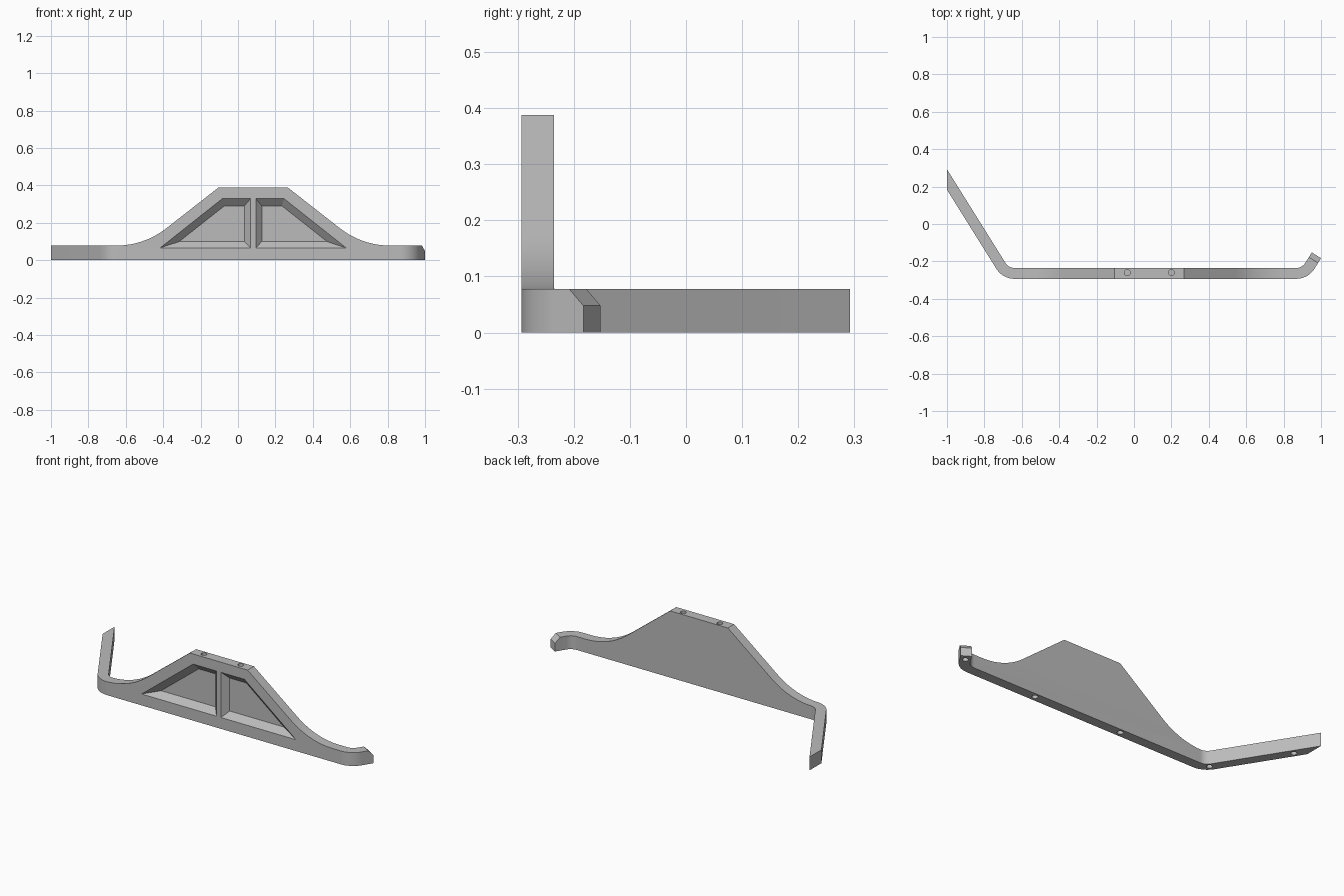
import bpy, bmesh
from math import sin, cos, tan, radians, pi
from mathutils import Vector

if "Cube" in bpy.data.objects:
    bpy.data.objects.remove(bpy.data.objects["Cube"])

FRONT, THICK, HEIGHT, BASE = -0.293, 0.058, 0.388, 0.078
BACK = FRONT + THICK
TURN = radians(58)          # bend of both end arms
R_OUT = 0.115               # outer bend radius
R_IN = R_OUT - THICK
MID = 0.081                 # centre line of the raised panel

grey = bpy.data.materials.new("mid grey")
grey.use_nodes = True
grey.diffuse_color = (0.5, 0.5, 0.5, 1)
grey.node_tree.nodes["Principled BSDF"].inputs["Base Color"].default_value = (0.5, 0.5, 0.5, 1)


def loft(name, loop_a, loop_b):
    """Closed solid between two matching loops."""
    bm = bmesh.new()
    a = [bm.verts.new(p) for p in loop_a]
    b = [bm.verts.new(p) for p in loop_b]
    bm.faces.new(a)
    bm.faces.new(b)
    for i in range(len(a)):
        j = (i + 1) % len(a)
        bm.faces.new((a[i], a[j], b[j], b[i]))
    bmesh.ops.recalc_face_normals(bm, faces=bm.faces)
    mesh = bpy.data.meshes.new(name)
    bm.to_mesh(mesh)
    bm.free()
    mesh.materials.append(grey)
    obj = bpy.data.objects.new(name, mesh)
    bpy.context.collection.objects.link(obj)
    return obj


def combine(target, cutter, operation):
    cutter.hide_render = True
    mod = target.modifiers.new("cut", 'BOOLEAN')
    mod.operation, mod.solver, mod.object = operation, 'EXACT', cutter
    with bpy.context.temp_override(object=target, active_object=target):
        bpy.ops.object.modifier_apply(modifier=mod.name)
    bpy.data.objects.remove(cutter)


def arc(cx, cy, r, start, end, n=14):
    return [(cx + r * cos(start + (end - start) * i / n),
             cy + r * sin(start + (end - start) * i / n)) for i in range(n + 1)]


# Plan outline: straight front bar with a long arm and a short hooked arm
down = -pi / 2
cy = FRONT + R_OUT
left_cx = -1 + (0.183 - FRONT) / tan(TURN) + R_OUT * tan(TURN / 2)
right_cx = 0.8675
along = Vector((cos(TURN), sin(TURN), 0))
across = Vector((sin(TURN), -cos(TURN), 0))
tip = Vector((1.0, -0.183, 0))
tip_in = tip - across * THICK
plan = [(-1, 0.183)]
plan += arc(left_cx, cy, R_OUT, down - TURN, down)
plan += arc(right_cx, cy, R_OUT, down, down + TURN)
plan += [tip[:2], tip_in[:2]]
plan += arc(right_cx, cy, R_IN, down + TURN, down)
plan += arc(left_cx, cy, R_IN, down, down - TURN)
plan += [(-1, 0.183 + THICK / cos(TURN))]
bracket = loft("bracket_body", [(x, y, -0.1) for x, y in plan],
               [(x, y, 0.6) for x, y in plan])

# Front outline: low bar with a panel rising on curved shoulders
slope = radians(38)
half_top = 0.186
foot = half_top + (HEIGHT - BASE) / tan(slope)
reach = 0.15
radius = reach / tan(slope / 2)
shoulder = arc(foot + reach, BASE + radius, radius, down - slope, down, 16)
half = [(half_top, HEIGHT)] + shoulder + [(1.5, BASE), (1.5, 0)]
side = [(MID + x, z) for x, z in half] + [(MID - x, z) for x, z in reversed(half)]
profile = loft("front_outline", [(x, -0.6, z) for x, z in side],
               [(x, 0.6, z) for x, z in side])
combine(bracket, profile, 'INTERSECT')

# Two tapered recesses in the front face, mirrored about the middle rib
rim = [(0.497, 0.066), (0.165, 0.329), (0.014, 0.329), (0.014, 0.066)]
floor = [(0.396, 0.099), (0.153, 0.291), (0.046, 0.291), (0.046, 0.099)]
DEPTH, PROUD = 0.035, 0.007
for s in (-1, 1):
    outer = []
    for (x, z), (fx, fz) in zip(rim, floor):
        k = PROUD / DEPTH
        outer.append((MID + s * (x + (x - fx) * k), FRONT - PROUD, z + (z - fz) * k))
    inner = [(MID + s * x, FRONT + DEPTH, z) for x, z in floor]
    combine(bracket, loft("recess", outer, inner), 'DIFFERENCE')

# Bevelled upper corner on the short arm's end
wedge = [(-0.04, BASE + 0.01), (0.01, BASE - 0.04), (0.01, BASE + 0.01)]
ends = [[tip + along * u + across * v + Vector((0, 0, z)) for u, z in wedge]
        for v in (-0.1, 0.03)]
combine(bracket, loft("end_bevel", *ends), 'DIFFERENCE')


# Round screw holes, two in the top and five underneath
def hole(x, y, z0, z1):
    ring = arc(x, y, 0.016, 0, 2 * pi, 20)[:-1]
    cutter = loft("hole", [(px, py, z0) for px, py in ring],
                  [(px, py, z1) for px, py in ring])
    combine(bracket, cutter, 'DIFFERENCE')


for x in (-0.036, 0.2):
    hole(x, -0.26, HEIGHT - 0.045, HEIGHT + 0.02)
for x, y in ((0.955, -0.2), (0.44, -0.262), (-0.128, -0.262), (-0.7, -0.235), (-0.942, 0.145)):
    hole(x, y, -0.02, 0.04)

# Smooth bends, crisp corners
bpy.ops.object.select_all(action='DESELECT')
bracket.select_set(True)
bpy.context.view_layer.objects.active = bracket
bpy.ops.object.shade_smooth_by_angle(angle=radians(25))
